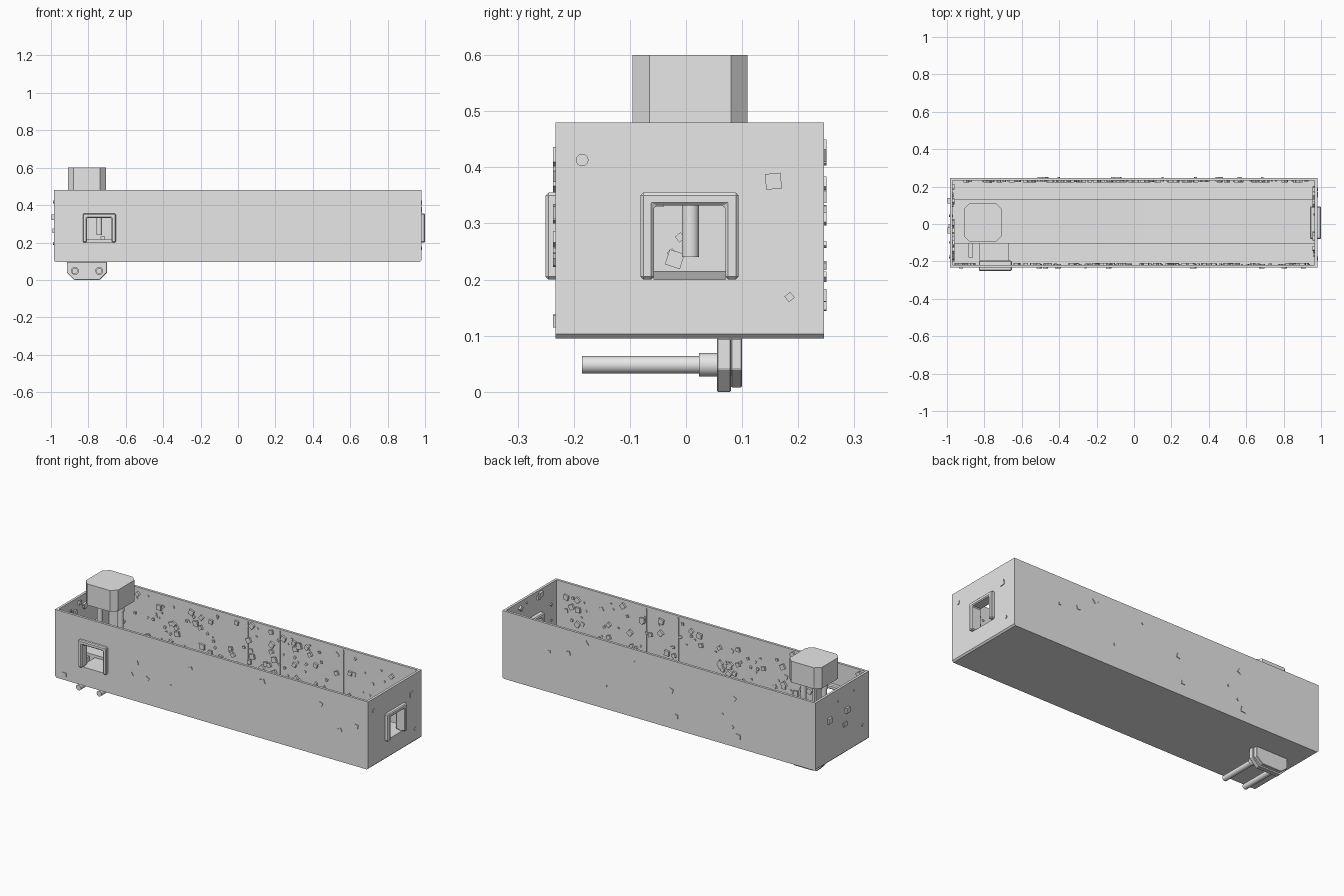
import bpy, bmesh, math, random
from mathutils import Matrix, Vector

if "Cube" in bpy.data.objects:
    bpy.data.objects.remove(bpy.data.objects["Cube"])

random.seed(4)

grey = bpy.data.materials.new("plain grey")
grey.diffuse_color = (0.8, 0.8, 0.8, 1)
grey.use_nodes = True
grey.node_tree.nodes["Principled BSDF"].inputs["Base Color"].default_value = grey.diffuse_color


def finish(name, bm, smooth=False, bevel=0.0):
    bmesh.ops.recalc_face_normals(bm, faces=bm.faces)
    me = bpy.data.meshes.new(name)
    bm.to_mesh(me)
    bm.free()
    me.materials.append(grey)
    ob = bpy.data.objects.new(name, me)
    bpy.context.collection.objects.link(ob)
    if bevel:
        m = ob.modifiers.new("edge", 'BEVEL')
        m.width, m.segments = bevel, 1
    if smooth:
        bpy.ops.object.select_all(action='DESELECT')
        ob.select_set(True)
        bpy.context.view_layer.objects.active = ob
        bpy.ops.object.shade_smooth_by_angle()
    return ob


def add_box(bm, x0, x1, y0, y1, z0, z1):
    mat = Matrix.LocRotScale(Vector((x0 + x1, y0 + y1, z0 + z1)) / 2, None,
                             Vector((x1 - x0, y1 - y0, z1 - z0)))
    bmesh.ops.create_cube(bm, size=1, matrix=mat)


def boxes(name, *dims, bevel=0.0):
    bm = bmesh.new()
    for d in dims:
        add_box(bm, *d)
    return finish(name, bm, bevel=bevel)


def prism(name, pts, direction, smooth=False, bevel=0.0):
    bm = bmesh.new()
    face = bm.faces.new([bm.verts.new(p) for p in pts])
    ext = bmesh.ops.extrude_face_region(bm, geom=[face])
    for v in ext["geom"]:
        if isinstance(v, bmesh.types.BMVert):
            v.co += Vector(direction)
    return finish(name, bm, smooth, bevel)


def rod(name, start, end, r):
    a, b = Vector(start), Vector(end)
    bm = bmesh.new()
    rot = (b - a).to_track_quat('Z', 'Y').to_matrix().to_4x4()
    bmesh.ops.create_cone(bm, cap_ends=True, segments=24, radius1=r, radius2=r,
                          depth=(b - a).length, matrix=Matrix.Translation((a + b) / 2) @ rot)
    return finish(name, bm, smooth=True)


X0, X1, Y0, Y1 = -0.985, 0.98, -0.233, 0.246
Z0, ZW, Z1, T = 0.095, 0.112, 0.48, 0.014
DOOR, HEAD = 0.2, 0.332

# base slab with clipped ends
prism("base_slab", [(X0, Y0, ZW), (X0, Y0, Z0 + .008), (X0 + .008, Y0, Z0),
                    (X1 - .008, Y0, Z0), (X1, Y0, Z0 + .008), (X1, Y0, ZW)], (0, Y1 - Y0, 0))

# perimeter walls, two of them with doorways
boxes("back_wall", (X0, X1, Y1 - T, Y1, ZW, Z1))
boxes("left_wall", (X0, X0 + T, Y0 + T, Y1 - T, ZW, Z1))
FX0, FX1, RY0, RY1 = -0.808, -0.675, -0.057, 0.07
boxes("front_wall", (X0, FX0, Y0, Y0 + T, ZW, Z1), (FX1, X1, Y0, Y0 + T, ZW, Z1),
      (FX0, FX1, Y0, Y0 + T, ZW, DOOR), (FX0, FX1, Y0, Y0 + T, HEAD, Z1))
boxes("right_wall", (X1 - T, X1, Y0 + T, RY0, ZW, Z1), (X1 - T, X1, RY1, Y1 - T, ZW, Z1),
      (X1 - T, X1, RY0, RY1, ZW, DOOR), (X1 - T, X1, RY0, RY1, HEAD, Z1))


# door surrounds: two jambs and a lintel in one arch profile
def arch(a0, a1, w, top, place, direction, name):
    outline = [(a0 - w, DOOR), (a0 - w, top), (a1 + w, top), (a1 + w, DOOR),
               (a1, DOOR), (a1, HEAD), (a0, HEAD), (a0, DOOR)]
    prism(name, [place(a, z) for a, z in outline], direction, bevel=0.005)


arch(FX0, FX1, .022, .355, lambda a, z: (a, -0.25, z), (0, 0.055, 0), "front_door_frame")
arch(RY0, RY1, .024, .355, lambda a, z: (1.0, a, z), (-0.06, 0, 0), "right_door_frame")

# raised walkway, falling gently to the right, with a branch to the front door
prism("walkway", [(X0 + T, -0.105, ZW), (X1 - T, -0.105, ZW), (X1 - T, -0.105, DOOR),
                  (0.1, -0.105, 0.203), (-0.15, -0.105, 0.208), (-0.4, -0.105, 0.213),
                  (-0.7, -0.105, 0.215), (X0 + T, -0.105, 0.215)], (0, 0.235, 0), smooth=True)
boxes("door_branch", (-0.825, -0.67, Y0 + T, -0.105, ZW, DOOR))
boxes("branch_step", (-0.885, -0.86, -0.18, -0.105, ZW, DOOR))

# thin seams between the wall panels
for i, x in enumerate((-0.10, 0.10, 0.50)):
    boxes("back_seam_%d" % i, (x - .003, x + .003, Y1 - T - .004, Y1 - T, ZW, Z1 - .01))
for i, x in enumerate((0.20, 0.40)):
    boxes("front_seam_%d" % i, (x - .003, x + .003, Y0 + T, Y0 + T + .004, ZW, Z1 - .01))


# studs scattered over the inner faces, every so often one passes through the wall
def studs(name, count, axis, level, inward, lo, hi, door=None):
    bm = bmesh.new()
    for i in range(count):
        a, z = random.uniform(lo, hi), random.uniform(0.125, 0.455)
        if door and door[0] - .05 < a < door[1] + .05 and z < .39:
            continue
        s = random.choice((0.009, 0.013, 0.022, 0.028))
        off = -inward * (T / 2) if i % 16 == 0 else inward * 0.001
        pos = Vector((a, level + off, z)) if axis == 'Y' else Vector((level + off, a, z))
        depth = 0.022 if i % 16 == 0 else min(s, 0.02)
        size = (s, depth, s) if axis == 'Y' else (depth, s, s)
        mat = (Matrix.Translation(pos) @ Matrix.Rotation(random.uniform(0, math.pi), 4, axis)
               @ Matrix.Diagonal((*size, 1)))
        bmesh.ops.create_cube(bm, size=1, matrix=mat)
    finish(name, bm)


studs("back_wall_studs", 165, 'Y', Y1 - T, -1, X0 + .04, X1 - .04)
studs("front_wall_studs", 150, 'Y', Y0 + T, 1, X0 + .04, X1 - .04, (FX0, FX1))
studs("left_wall_studs", 40, 'X', X0 + T, 1, Y0 + .04, Y1 - .04)
studs("right_wall_studs", 40, 'X', X1 - T, -1, Y0 + .04, Y1 - .04, (RY0, RY1))
boxes("left_outer_studs", (-0.997, X0, 0.11, 0.14, 0.32, 0.35),
      (-0.997, X0, -0.05, -0.02, 0.32, 0.35), (-0.992, X0, -0.03, 0.0, 0.25, 0.275))
rod("right_outer_stud", (0.975, -0.185, 0.413), (0.984, -0.185, 0.413), 0.011)


# upright plug head standing over the left end, with two pins reaching down
def clipped(x0, x1, y0, y1, c, z):
    return [(x0 + c, y0, z), (x1 - c, y0, z), (x1, y0 + c, z), (x1, y1 - c, z),
            (x1 - c, y1, z), (x0 + c, y1, z), (x0, y1 - c, z), (x0, y0 + c, z)]


prism("upper_head", clipped(-0.91, -0.707, -0.095, 0.11, 0.03, 0.48), (0, 0, 0.12))

# lower plug plate hung under the base
for name, y, dy, inset in (("lower_plate_front", 0.055, 0.025, 0), ("lower_plate_back", 0.08, 0.02, .008)):
    l, r, b = -0.915 + inset, -0.7 - inset, inset
    prism(name, [(l, y, Z0), (l, y, 0.04), (l + .04, y, b), (r - .04, y, b),
                 (r, y, 0.04), (r, y, Z0)], (0, dy, 0), bevel=0.002)

# pins with collars
for side in (-1, 1):
    x = -0.807 + side * 0.065
    tag = "left" if side < 0 else "right"
    rod("lower_collar_" + tag, (x, 0.023, 0.048), (x, 0.056, 0.048), 0.021)
    rod("lower_pin_" + tag, (x, -0.185, 0.048), (x, 0.03, 0.048), 0.0155)
    rod("upper_collar_" + tag, (x, 0.008, 0.445), (x, 0.008, 0.481), 0.021)
    rod("upper_pin_" + tag, (x, 0.008, 0.24), (x, 0.008, 0.45), 0.0155)
